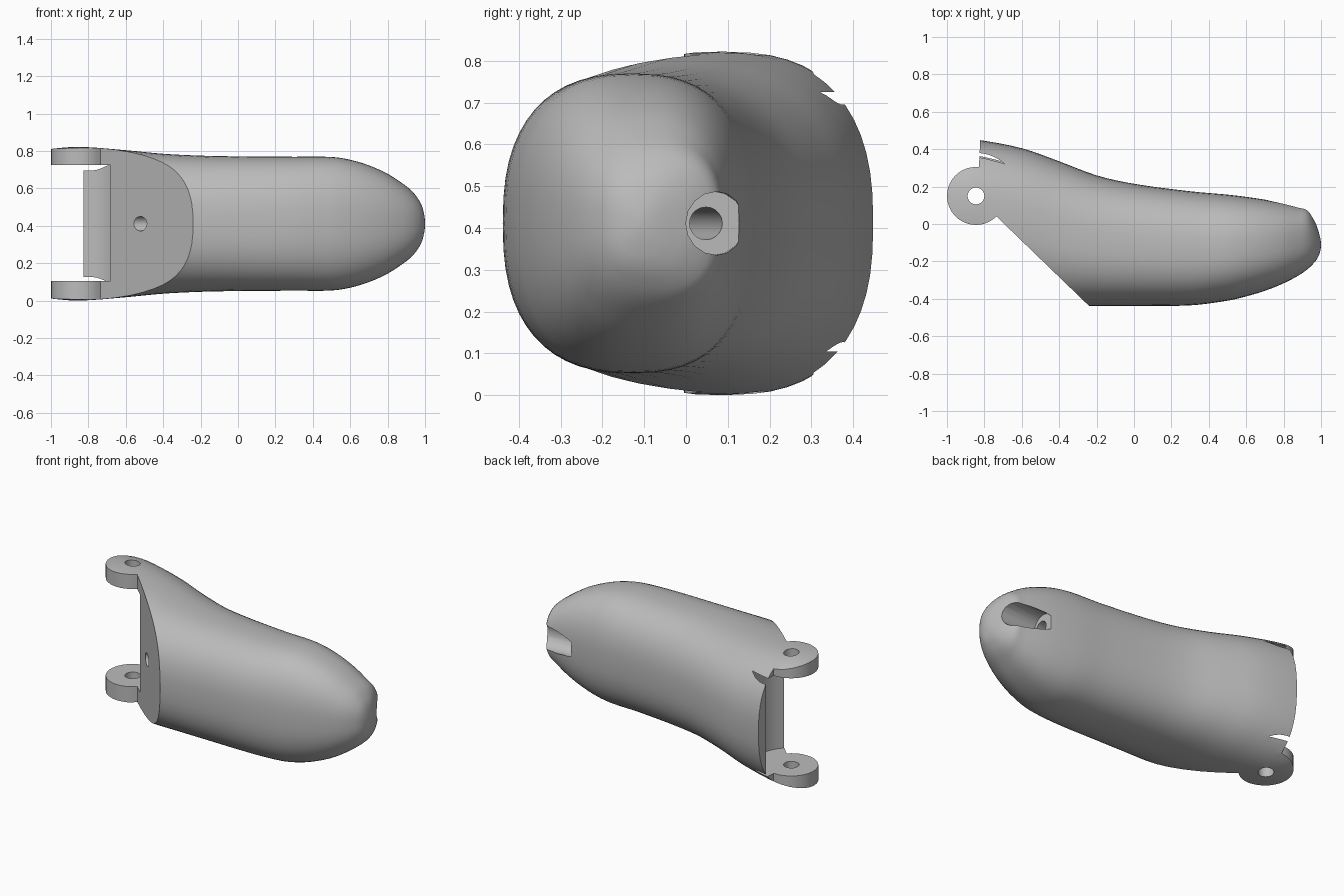
import bpy, bmesh
from math import sin, cos, pi, radians
from mathutils import Vector

if "Cube" in bpy.data.objects:
    bpy.data.objects.remove(bpy.data.objects["Cube"], do_unlink=True)

MID_Z = 0.411
HINGE = Vector((-0.845, 0.15, MID_Z))
EAR_RADIUS = 0.155

grey = bpy.data.materials.new("warm_grey")
grey.use_nodes = True
grey.diffuse_color = (0.5, 0.5, 0.5, 1)
grey.node_tree.nodes["Principled BSDF"].inputs["Base Color"].default_value = (0.5, 0.5, 0.5, 1)


def make_object(name, bm):
    bmesh.ops.recalc_face_normals(bm, faces=bm.faces)
    mesh = bpy.data.meshes.new(name)
    bm.to_mesh(mesh)
    bm.free()
    mesh.materials.append(grey)
    obj = bpy.data.objects.new(name, mesh)
    bpy.context.collection.objects.link(obj)
    return obj


def loft(name, rings):
    """Skin a list of closed rings and cap both ends."""
    bm = bmesh.new()
    loops = [[bm.verts.new(p) for p in ring] for ring in rings]
    count = len(loops[0])
    for a, b in zip(loops, loops[1:]):
        for i in range(count):
            j = (i + 1) % count
            bm.faces.new((a[i], a[j], b[j], b[i]))
    bm.faces.new(loops[0])
    bm.faces.new(loops[-1])
    return make_object(name, bm)


def rod(name, start, end, radius, sides):
    """Cylinder between two points."""
    start, end = Vector(start), Vector(end)
    turn = (end - start).to_track_quat('Z', 'Y')
    circle = [turn @ Vector((cos(2 * pi * i / sides), sin(2 * pi * i / sides), 0)) * radius
              for i in range(sides)]
    return loft(name, [[p + c for c in circle] for p in (start, end)])


def spline(a, b, c, d, t):
    """Smooth step through uneven stations, keyed on the first value."""
    h = c[0] - b[0]
    out = [b[0] + h * t]
    for k in range(1, len(b)):
        m0 = (c[k] - a[k]) / (c[0] - a[0]) * h
        m1 = (d[k] - b[k]) / (d[0] - b[0]) * h
        out.append((2*t**3 - 3*t*t + 1) * b[k] + (t**3 - 2*t*t + t) * m0
                   + (3*t*t - 2*t**3) * c[k] + (t**3 - t*t) * m1)
    return out


# Body stations: x, front y, back y, half height
stations = [
    (-1.1, -.24, .46, .385), (-1.0, -.25, .46, .4), (-.85, -.28, .452, .411),
    (-.6, -.38, .405, .393), (-.4, -.433, .335, .374), (-.2, -.438, .26, .364),
    (0, -.438, .215, .36), (.3, -.435, .175, .358), (.5, -.41, .157, .357),
    (.6, -.387, .145, .342), (.7, -.357, .13, .312), (.8, -.317, .11, .267),
    (.88, -.275, .092, .215), (.93, -.24, .078, .175), (.965, -.205, .02, .13),
    (.985, -.175, -.035, .09), (.996, -.145, -.075, .045), (1, -.12, -.1, .015)]

rings = []
SIDES = 56
for i in range(len(stations) - 1):
    near = [stations[max(0, min(k, len(stations) - 1))] for k in range(i - 1, i + 3)]
    steps = 4 if i < 8 else 3
    for s in range(steps + (i == len(stations) - 2)):
        x, front, back, half = spline(*near, s / steps)
        ring = []
        for n in range(SIDES):
            c, q = cos(2 * pi * n / SIDES), sin(2 * pi * n / SIDES)
            u = abs(c) ** 0.8 * (1 if c > 0 else -1)
            v = abs(q) ** 0.8 * (1 if q > 0 else -1)
            ring.append((x, (front + back) / 2 + u * (back - front) / 2, MID_Z + v * half))
        rings.append(ring)
body = loft("finger_segment_body", rings)

# Trim outline: end face, round hinge ears, slanted underside
outline = [(-.815, .6), (-.829, .305)]
for i in range(25):
    a = radians(90 + i * 225 / 24)
    outline.append((HINGE.x + EAR_RADIUS * cos(a), HINGE.y + EAR_RADIUS * sin(a)))
outline += [(-.05, -.622), (-.05, -.8), (-1.4, -.8), (-1.4, .6)]
trim = loft("end_trim_cutter", [[(x, y, z) for x, y in outline] for z in (-.3, 1.2)])


def upright(name, low, high, radius, sides):
    return rod(name, (HINGE.x, HINGE.y, low), (HINGE.x, HINGE.y, high), radius, sides)


# Hinge slot, pin hole, cord channel and its wider groove at the tip
cutters = [
    trim,
    upright("hinge_slot_cutter", .105, .725, .23, 64),
    upright("pin_hole_cutter", -.2, 1.1, .045, 20),
    rod("cord_channel_cutter", (-.75, -.205, MID_Z), (.85, .07, MID_Z), .039, 20),
    rod("cord_groove_cutter", (.72, .065, MID_Z), (1.2, .085, MID_Z), .076, 16)]

bpy.ops.object.select_all(action='DESELECT')
bpy.context.view_layer.objects.active = body
body.select_set(True)
for cutter in cutters:
    cutter.hide_render = True
    mod = body.modifiers.new(cutter.name, 'BOOLEAN')
    mod.operation = 'DIFFERENCE'
    mod.solver = 'EXACT'
    mod.object = cutter
    bpy.ops.object.modifier_apply(modifier=mod.name)
    bpy.data.objects.remove(cutter, do_unlink=True)

bpy.ops.object.shade_smooth_by_angle(angle=radians(32))
